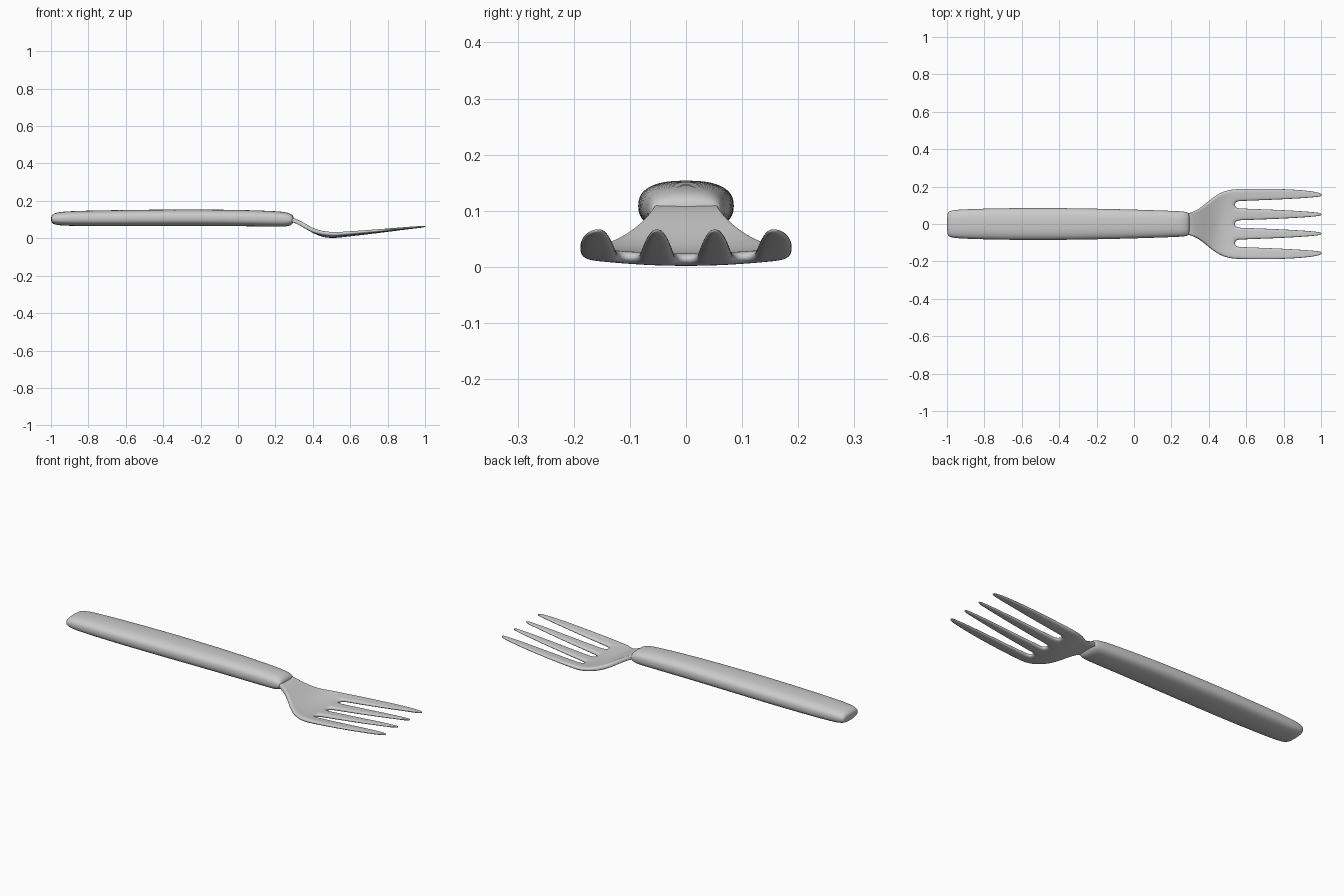
import bpy, bmesh, math

if "Cube" in bpy.data.objects:
    bpy.data.objects.remove(bpy.data.objects["Cube"])


def make_object(name, bm, levels):
    bmesh.ops.recalc_face_normals(bm, faces=bm.faces)
    mesh = bpy.data.meshes.new(name)
    bm.to_mesh(mesh)
    bm.free()
    for p in mesh.polygons:
        p.use_smooth = True
    obj = bpy.data.objects.new(name, mesh)
    bpy.context.collection.objects.link(obj)
    sub = obj.modifiers.new("smooth", 'SUBSURF')
    sub.levels = sub.render_levels = levels
    return obj


def power(v, e):
    return math.copysign(abs(v) ** e, v)


# Handle: loft of rounded sections (x, half width, bottom z, top z)
sections = [
    (-1.0, .056, .088, .118), (-.99, .068, .076, .131), (-.96, .076, .069, .141),
    (-.88, .081, .065, .147), (-.6, .087, .064, .152), (-.3, .085, .066, .155),
    (0, .078, .065, .153), (.2, .071, .062, .146), (.26, .068, .062, .140),
    (.285, .064, .070, .130), (.298, .055, .086, .117)]
N = 24
bm = bmesh.new()
rings = []
for x, w, lo, hi in sections:
    ring = []
    for i in range(N):
        a = 2 * math.pi * i / N
        ring.append(bm.verts.new((x, w * power(math.cos(a), .78),
                                  (lo + hi) / 2 + (hi - lo) / 2 * power(math.sin(a), .78))))
    rings.append(ring)
for r, s in zip(rings, rings[1:]):
    for i in range(N):
        bm.faces.new((r[i], r[(i + 1) % N], s[(i + 1) % N], s[i]))
bm.faces.new(rings[0])
bm.faces.new(rings[-1])
make_object("handle", bm, 2)

# Head: sheet stations (x, half width, centre z, gap half width, thickness weight)
ROOT = .54
stations = [
    (.26, .056, .104, .007, 1), (.30, .058, .098, .007, 1), (.35, .080, .071, .010, 1),
    (.40, .124, .041, .014, 1), (.45, .163, .018, .017, 1), (.50, .182, .012, .018, 1),
    (ROOT, .187, .014, .018, .95), (.58, .189, .018, .019, .9), (.65, .190, .025, .022, .8),
    (.78, .189, .039, .027, .65), (.90, .182, .053, .034, .5), (.97, .173, .060, .040, .42),
    (1.003, .163, .064, .045, .35)]
bm = bmesh.new()
rows, weights = [], []
for x, w, z, g, t in stations:
    c = .103 if x >= ROOT else w * .55
    cup = .012 * (1 - max(0, x - .5) / .5) if x > .4 else 0
    row = []
    for a, b in ((-w, -c - g), (-c + g, -g), (g, c - g), (c + g, w)):
        for y in (a, (a + b) / 2, b):
            row.append(bm.verts.new((x, y, z + cup * (y / w) ** 2)))
            weights.append(t)
    rows.append(row)
for k in range(len(rows) - 1):
    for i in range(11):
        # columns between tines stop at the root
        if i % 3 == 2 and stations[k][0] >= ROOT:
            continue
        bm.faces.new((rows[k][i], rows[k + 1][i], rows[k + 1][i + 1], rows[k][i + 1]))
head = make_object("tine_head", bm, 3)
group = head.vertex_groups.new(name="thickness")
for i, t in enumerate(weights):
    group.add([i], t, 'REPLACE')
solid = head.modifiers.new("thickness", 'SOLIDIFY')
solid.thickness = .023
solid.offset = 0
solid.vertex_group = "thickness"
head.modifiers.move(1, 0)
